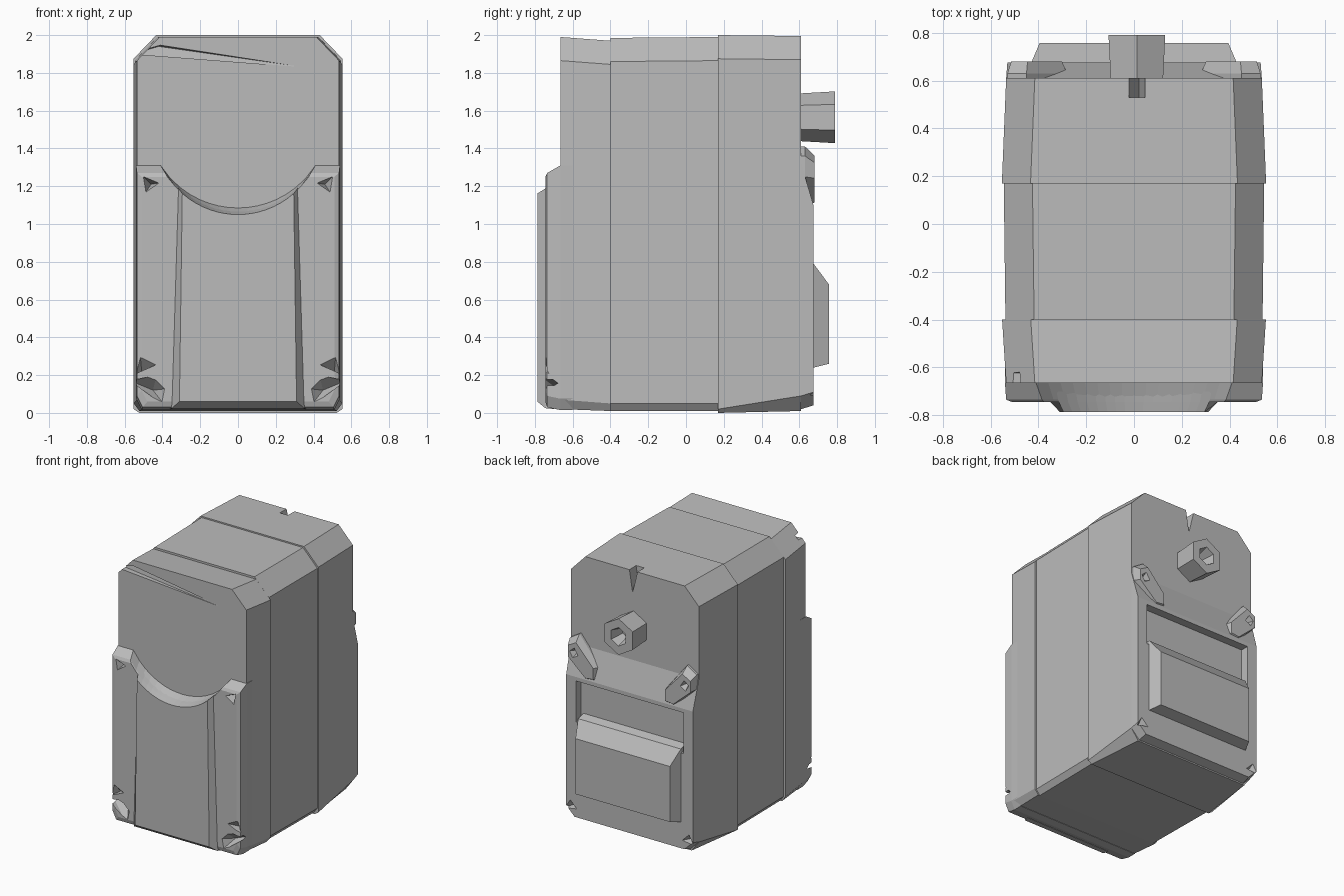
import bpy, bmesh, math

default = bpy.data.objects.get("Cube")
if default:
    bpy.data.objects.remove(default, do_unlink=True)

# One plain grey for the whole casing
grey = bpy.data.materials.new("casing grey")
grey.use_nodes = True
colour = (0.5, 0.5, 0.5, 1)
grey.diffuse_color = colour
grey.node_tree.nodes["Principled BSDF"].inputs["Base Color"].default_value = colour


def finish(name, bm):
    bmesh.ops.recalc_face_normals(bm, faces=bm.faces)
    mesh = bpy.data.meshes.new(name)
    bm.to_mesh(mesh)
    bm.free()
    mesh.materials.append(grey)
    ob = bpy.data.objects.new(name, mesh)
    bpy.context.collection.objects.link(ob)
    return ob


def loft(name, rings):
    """Skin (y, outline) rings, each outline a list of (x, z)."""
    bm = bmesh.new()
    loops = [[bm.verts.new((x, y, z)) for x, z in pts] for y, pts in rings]
    for a, b in zip(loops, loops[1:]):
        n = len(a)
        for i in range(n):
            j = (i + 1) % n
            bm.faces.new((a[i], a[j], b[j], b[i]))
    bm.faces.new(loops[0])
    bm.faces.new(loops[-1])
    return finish(name, bm)


def hull(name, points):
    bm = bmesh.new()
    for p in points:
        bm.verts.new(p)
    bmesh.ops.convex_hull(bm, input=bm.verts)
    return finish(name, bm)


def cut(target, cutters):
    for c in cutters:
        c.hide_render = True
        mod = target.modifiers.new("cut", 'BOOLEAN')
        mod.operation = 'DIFFERENCE'
        mod.solver = 'EXACT'
        mod.object = c
    dg = bpy.context.evaluated_depsgraph_get()
    mesh = bpy.data.meshes.new_from_object(target.evaluated_get(dg))
    target.modifiers.clear()
    target.data = mesh
    for c in cutters:
        bpy.data.objects.remove(c, do_unlink=True)


def mirrored(points, side):
    return [(side * p[0],) + tuple(p[1:]) for p in points]


def section(half, top, bottom=0.01, low=0.04, inset=0.03):
    """Chamfered casing outline, clockwise from lower right."""
    right = [(half - inset, bottom), (half, bottom + low),
             (half, top - 0.125), (half - 0.12, top)]
    return right + mirrored(right[::-1], -1)


def arc(half, dip, rise, chord=0.4, steps=16):
    """Concave top edge running from +x to -x."""
    sag = rise - dip
    r = (chord ** 2 + sag ** 2) / (2 * sag)
    xs = [half - 2 * half * i / steps for i in range(steps + 1)]
    return [(x, dip + r - math.sqrt(r * r - x * x)) for x in xs]


# Main casing in three slightly stepped sections
front_shell = loft("front_shell", [
    (-0.665, section(0.535, 1.99, 0.02, 0.05)),
    (-0.40, section(0.552, 1.97))])
loft("middle_shell", [(-0.40, section(0.538, 1.985)), (0.17, section(0.545, 1.99))])
back_shell = loft("back_shell", [
    (0.17, section(0.553, 2.0, 0.0, 0.02)),
    (0.61, section(0.535, 1.995, 0.01, 0.08, 0.06))])

# Shallow crease across the upper front
cut(front_shell, [hull("crease", [
    (-0.40, -0.72, 1.955), (-0.56, -0.72, 1.90), (0.35, -0.668, 1.83),
    (-0.42, -0.62, 1.94), (-0.56, -0.62, 1.90)])])

# Tapered slot in the rear top edge
cut(back_shell, [hull("slot", [
    (x, y, z) for y in (0.53, 0.65)
    for x, z in ((-0.035, 2.05), (0.055, 2.05), (0.02, 1.83))])])

# Front cover with scooped top edge
def cover(half, low, corner, chord, dip):
    return ([(-half, corner), (-half, low + 0.06), (-half + 0.03, low),
             (half - 0.03, low), (half, low + 0.06), (half, corner)]
            + arc(chord, dip, corner, chord))

front_cover = loft("front_cover", [
    (-0.60, cover(0.54, 0.015, 1.31, 0.41, 1.085)),
    (-0.665, cover(0.54, 0.015, 1.31, 0.41, 1.085)),
    (-0.735, cover(0.535, 0.03, 1.27, 0.385, 1.06)),
    (-0.745, cover(0.51, 0.06, 1.25, 0.375, 1.055))])

# Faceted fastener dents in the cover corners
dents = []
for s in (-1, 1):
    dents.append(hull("upper_dent", mirrored([
        (0.40, -0.78, 1.22), (0.52, -0.78, 1.27), (0.50, -0.78, 1.15),
        (0.46, -0.67, 1.21)], s)))
    dents.append(hull("side_dent", mirrored([
        (0.40, -0.78, 0.27), (0.52, -0.78, 0.33), (0.56, -0.78, 0.20),
        (0.51, -0.67, 0.22)], s)))
    dents.append(hull("lower_dent", mirrored([
        (0.36, -0.78, 0.13), (0.43, -0.78, 0.20), (0.57, -0.78, 0.17),
        (0.57, -0.68, 0.17), (0.45, -0.67, 0.12), (0.38, -0.78, 0.03)], s)))
cut(front_cover, dents)

# Raised centre panel, following the same scoop
def panel(top, base, low, dip):
    return [(-base, low), (base, low)] + arc(top, dip, 1.30)

loft("centre_panel", [
    (-0.70, panel(0.325, 0.36, 0.02, 1.07)),
    (-0.745, panel(0.315, 0.35, 0.025, 1.06)),
    (-0.787, panel(0.295, 0.31, 0.06, 1.05))])

# Rear cover, blending up into the casing
def rear(top, low, half):
    return [(half - 0.07, low), (half, low + 0.07), (half, top),
            (-half, top), (-half, low + 0.07), (-half + 0.07, low)]

rear_cover = loft("rear_cover", [
    (0.55, rear(1.38, 0.015, 0.535)), (0.61, rear(1.32, 0.02, 0.535)),
    (0.675, rear(1.10, 0.04, 0.53))])
cut(rear_cover, [hull("recess", [
    (x, y, z) for x in (-0.45, 0.45) for y in (0.612, 0.75) for z in (0.76, 1.07)])]
    + [hull("foot_dent", mirrored([
        (0.42, 0.70, 0.10), (0.50, 0.70, 0.18), (0.56, 0.70, 0.08),
        (0.49, 0.62, 0.11)], s)) for s in (-1, 1)])

# Rear box with sloped top
def box(half, low, high):
    return [(-half, low), (half, low), (half, high), (-half, high)]

loft("rear_box", [(0.60, box(0.43, 0.235, 0.81)),
                  (0.675, box(0.43, 0.24, 0.79)),
                  (0.757, box(0.395, 0.26, 0.68))])

# Slanted lugs on the rear shoulders, each with a hole
lug_outline = [(0.53, 1.25), (0.53, 1.36), (0.45, 1.41),
               (0.28, 1.20), (0.28, 1.09), (0.36, 1.08)]
for s, side in ((-1, "right"), (1, "left")):
    inner = [(0.42 + (x - 0.42) * 0.85, 1.22 + (z - 1.22) * 0.75)
             for x, z in lug_outline]
    lug = loft(side + "_lug", [(0.58, mirrored(lug_outline, s)),
                               (0.63, mirrored(lug_outline, s)),
                               (0.68, mirrored(inner, s))])
    cut(lug, [hull("hole", mirrored([
        (0.41, 0.72, 1.26), (0.46, 0.72, 1.34), (0.52, 0.72, 1.29),
        (0.48, 0.72, 1.22), (0.46, 0.61, 1.28)], s))])

# Six-sided hollow knob
def hexagon(r):
    return [(0.012 + r * math.sin(math.tau * i / 6), 1.565 + r * math.cos(math.tau * i / 6))
            for i in range(6)]

loft("rear_knob", [(0.58, hexagon(0.125)), (0.79, hexagon(0.137)),
                   (0.79, hexagon(0.07)), (0.69, hexagon(0.04))])
